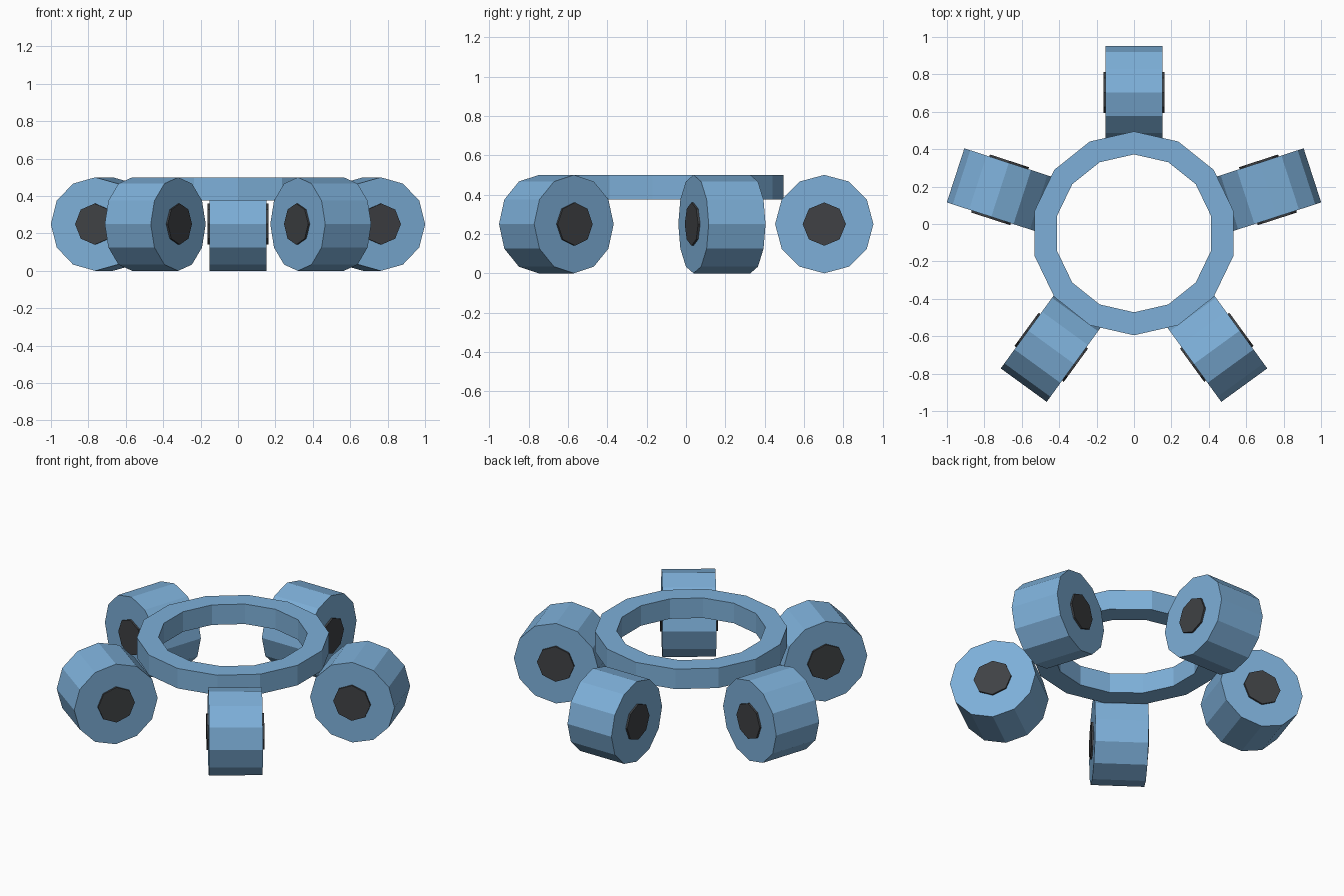
import bpy, bmesh
from math import radians, cos, sin, pi
from mathutils import Matrix

if "Cube" in bpy.data.objects:
    bpy.data.objects.remove(bpy.data.objects["Cube"], do_unlink=True)

CENTRE_Y = -0.05
WHEEL_R = 0.25
WHEEL_DIST = 0.753


def make_material(name, rgb):
    mat = bpy.data.materials.new(name)
    mat.use_nodes = True
    mat.diffuse_color = (*rgb, 1)
    mat.node_tree.nodes["Principled BSDF"].inputs["Base Color"].default_value = (*rgb, 1)
    return mat


def add_object(name, bm, mat):
    bmesh.ops.recalc_face_normals(bm, faces=bm.faces)
    mesh = bpy.data.meshes.new(name)
    bm.to_mesh(mesh)
    bm.free()
    mesh.materials.append(mat)
    obj = bpy.data.objects.new(name, mesh)
    bpy.context.collection.objects.link(obj)
    return obj


def ring(name, outer, inner, bottom, top, sides, mat):
    # Sweep a rectangular section round a polygon with a corner at the back
    bm = bmesh.new()
    section = [(outer, bottom), (outer, top), (inner, top), (inner, bottom)]
    loops = []
    for i in range(sides):
        a = pi / 2 + 2 * pi * i / sides
        loops.append([bm.verts.new((r * cos(a), r * sin(a), z)) for r, z in section])
    for i in range(sides):
        p, q = loops[i], loops[(i + 1) % sides]
        for j in range(4):
            k = (j + 1) % 4
            bm.faces.new((p[j], q[j], q[k], p[k]))
    obj = add_object(name, bm, mat)
    obj.location.y = CENTRE_Y
    return obj


def drum(name, radius, width, sides, angle, mat):
    # Cylinder lying across the radial direction, with a corner pointing up
    bm = bmesh.new()
    bmesh.ops.create_cone(bm, cap_ends=True, segments=sides,
                          radius1=radius, radius2=radius, depth=width)
    bm.transform(Matrix.Rotation(pi / 2, 4, 'X'))
    obj = add_object(name, bm, mat)
    obj.rotation_euler.z = angle
    obj.location = (WHEEL_DIST * cos(angle),
                    CENTRE_Y + WHEEL_DIST * sin(angle), WHEEL_R)
    return obj


blue = make_material("soft blue", (0.205, 0.43, 0.69))
dark = make_material("dark grey", (0.05, 0.053, 0.058))

# Frame ring resting on the wheels
ring("frame_ring", 0.545, 0.422, 0.375, 0.5, 14, blue)

# Five wheels and their protruding axles
places = ["back", "back_right", "front_right", "front_left", "back_left"]
for i, place in enumerate(places):
    angle = radians(90 + 72 * i)
    drum(place + "_wheel", WHEEL_R, 0.304, 12, angle, blue)
    drum(place + "_axle", 0.11, 0.326, 8, angle, dark)
